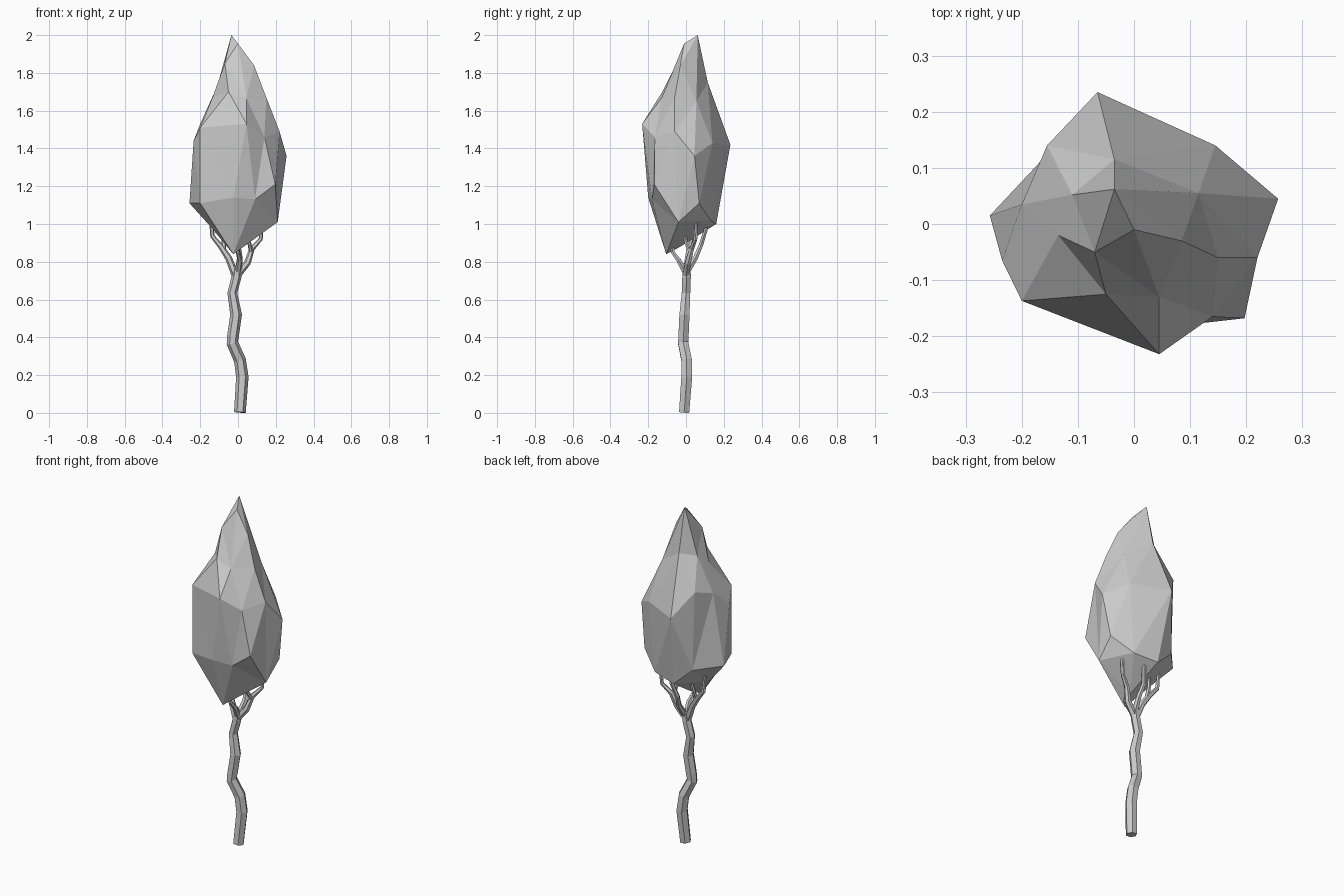
import bpy, bmesh, math
from mathutils import Vector


def finish(bm, name):
    bmesh.ops.recalc_face_normals(bm, faces=bm.faces)
    me = bpy.data.meshes.new(name)
    bm.to_mesh(me)
    bm.free()
    ob = bpy.data.objects.new(name, me)
    bpy.context.collection.objects.link(ob)
    return ob


def tube(name, path, sides=6):
    """Faceted tube through (x, y, z, radius) points."""
    bm = bmesh.new()
    pts = [Vector(p[:3]) for p in path]
    rings = []
    for i, p in enumerate(pts):
        t = pts[min(i + 1, len(pts) - 1)] - pts[max(i - 1, 0)]
        q = Vector((0, 0, 1)).rotation_difference(t)
        r = path[i][3]
        rings.append([bm.verts.new(p + q @ Vector((
            r * math.cos(math.tau * k / sides), r * math.sin(math.tau * k / sides), 0)))
            for k in range(sides)])
    for a, b in zip(rings, rings[1:]):
        for k in range(sides):
            n = (k + 1) % sides
            bm.faces.new((a[k], a[n], b[n], b[k]))
    bm.faces.new(rings[0][::-1])
    bm.faces.new(rings[-1])
    return finish(bm, name)


# Crooked trunk
tube("trunk", [(0.01, -0.01, 0.003, 0.031), (0.023, 0.004, 0.19, 0.033),
               (0.01, 0.003, 0.28, 0.032), (-0.03, -0.015, 0.37, 0.031),
               (-0.026, -0.013, 0.41, 0.031), (-0.01, -0.008, 0.52, 0.031),
               (-0.03, 0.0, 0.635, 0.026), (-0.008, 0.003, 0.72, 0.026),
               (-0.002, 0.003, 0.78, 0.024)])

# Branches forking up into the crown
branches = {
    "left_branch": [(-0.01, 0, 0.72, 0.021), (-0.05, 0.01, 0.82, 0.018),
                    (-0.09, 0.02, 0.88, 0.015), (-0.135, 0.03, 0.935, 0.012), (-0.145, 0.03, 1.03, 0.009)],
    "left_twig": [(-0.075, 0.015, 0.86, 0.013), (-0.075, 0.035, 0.92, 0.011), (-0.06, 0.05, 1.0, 0.008)],
    "right_branch": [(-0.005, 0, 0.73, 0.021), (0.05, 0.01, 0.795, 0.018),
                     (0.075, 0.03, 0.87, 0.014), (0.12, 0.05, 0.92, 0.011), (0.13, 0.055, 1.02, 0.009)],
    "right_twig": [(0.07, 0.025, 0.85, 0.012), (0.06, 0.0, 0.9, 0.01), (0.05, -0.01, 0.98, 0.008)],
    "back_branch": [(0, 0, 0.74, 0.019), (0.01, 0.05, 0.82, 0.015),
                    (0.0, 0.08, 0.89, 0.013), (0.02, 0.105, 0.97, 0.011), (0.02, 0.11, 1.05, 0.008)],
    "front_branch": [(0, 0, 0.74, 0.018), (0.01, -0.04, 0.81, 0.014),
                     (0.0, -0.07, 0.85, 0.011), (-0.01, -0.075, 0.95, 0.009)],
}
for name, path in branches.items():
    tube(name, path)

# Faceted crown: corner points joined into a closed skin around its centre
corners = [
    (-0.035, 0.062, 2.0), (0.0, -0.01, 1.955), (-0.07, -0.05, 1.85), (0.085, -0.03, 1.84),
    (-0.035, 0.115, 1.75), (-0.11, 0.052, 1.73), (-0.135, -0.02, 1.67), (-0.05, -0.125, 1.7),
    (0.045, -0.13, 1.665), (0.15, -0.06, 1.67), (0.115, 0.055, 1.65),
    (-0.155, 0.14, 1.56), (0.045, -0.232, 1.53), (-0.2, -0.137, 1.51), (-0.2, 0.035, 1.53),
    (0.22, -0.06, 1.49), (0.14, -0.165, 1.46), (-0.235, -0.065, 1.44),
    (0.145, 0.14, 1.43), (-0.065, 0.235, 1.42), (0.257, 0.045, 1.36),
    (0.197, -0.168, 1.21), (-0.025, -0.2, 1.14), (0.09, -0.18, 1.13),
    (-0.2, -0.137, 1.11), (-0.257, 0.015, 1.11), (0.22, 0.07, 1.11), (-0.14, 0.14, 1.1),
    (0.21, -0.04, 1.01), (-0.03, 0.16, 1.0), (0.11, 0.13, 1.02),
    (-0.14, -0.02, 0.98), (-0.025, -0.105, 0.84), (0.0, -0.03, 0.88),
]
centre = Vector((0, 0, 1.35))
bm = bmesh.new()
home = {}
for c in corners:
    d = Vector(c) - centre
    v = bm.verts.new(Vector((d.x / 0.24, d.y / 0.22, d.z / 0.58)).normalized())
    home[v] = Vector(c)
bmesh.ops.convex_hull(bm, input=bm.verts[:])
for v in bm.verts:
    v.co = home[v]
finish(bm, "crown")
